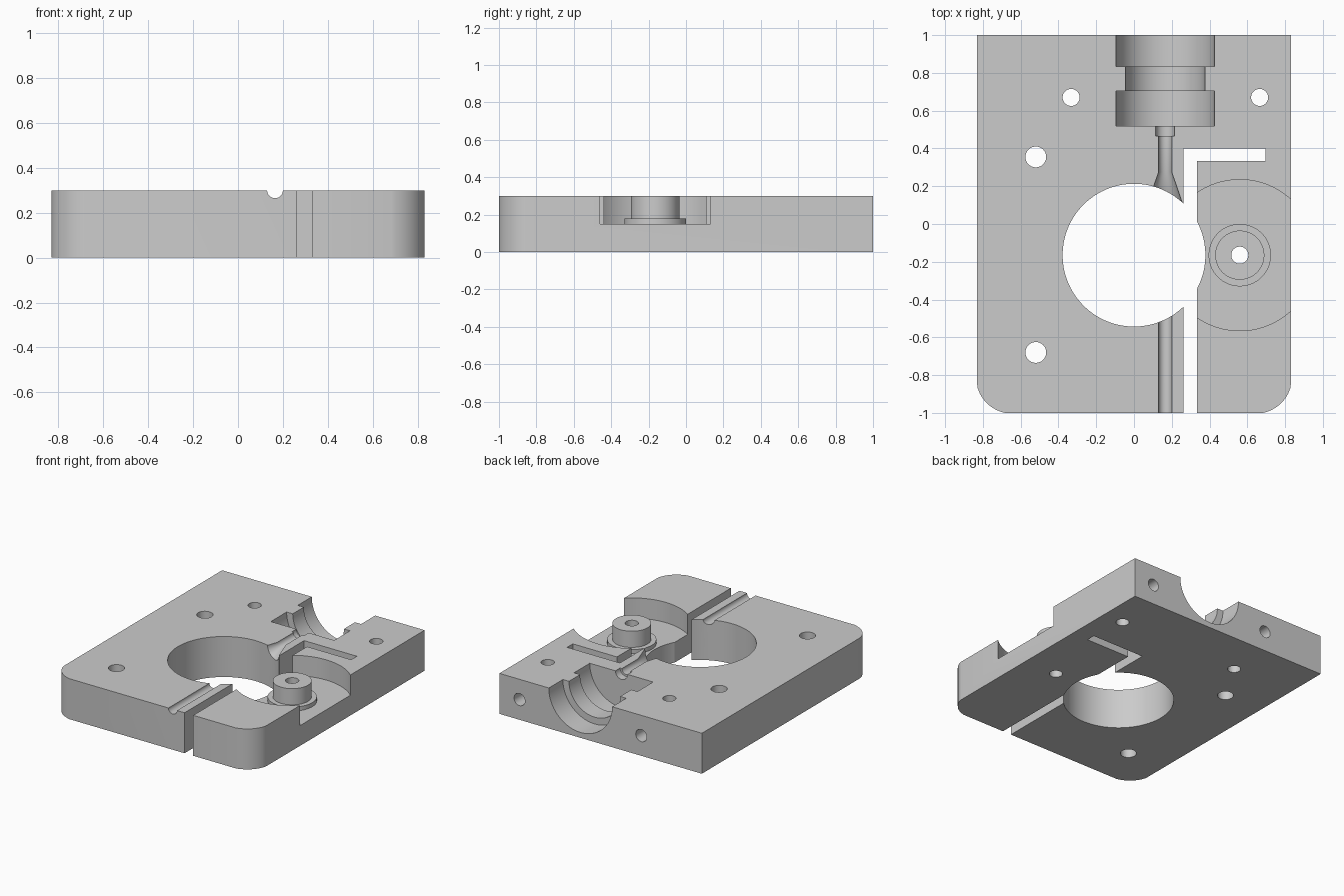
import bpy, bmesh, math
from mathutils import Matrix, Vector

cube = bpy.data.objects.get("Cube")
if cube:
    bpy.data.objects.remove(cube, do_unlink=True)

TOP, POCKET = 0.30, 0.15
BOSS = (0.56, -0.165)

grey = bpy.data.materials.new("plain_grey")
grey.use_nodes = True
grey.diffuse_color = (0.6, 0.6, 0.6, 1)
shader = next(n for n in grey.node_tree.nodes if n.type == "BSDF_PRINCIPLED")
shader.inputs["Base Color"].default_value = (0.6, 0.6, 0.6, 1)


def make_object(name, bm):
    bmesh.ops.recalc_face_normals(bm, faces=bm.faces)
    mesh = bpy.data.meshes.new(name)
    bm.to_mesh(mesh)
    bm.free()
    mesh.materials.append(grey)
    obj = bpy.data.objects.new(name, mesh)
    bpy.context.collection.objects.link(obj)
    return obj


def prism(name, outline, z0, z1):
    bm = bmesh.new()
    face = bm.faces.new([bm.verts.new((x, y, z0)) for x, y in outline])
    up = bmesh.ops.extrude_face_region(bm, geom=[face])["geom"]
    bmesh.ops.translate(bm, vec=(0, 0, z1 - z0),
                        verts=[v for v in up if isinstance(v, bmesh.types.BMVert)])
    return make_object(name, bm)


def lathe(name, profile, matrix, steps=96, caps=True):
    """Revolve (radius, height) points round z, then place with the matrix."""
    bm = bmesh.new()
    rings = []
    for r, h in profile:
        angles = [2 * math.pi * (i + 0.5) / steps for i in range(steps)]
        rings.append([bm.verts.new((r * math.cos(a), r * math.sin(a), h)) for a in angles])
    for a, b in zip(rings, rings[1:]):
        for i in range(steps):
            j = (i + 1) % steps
            bm.faces.new((a[i], a[j], b[j], b[i]))
    if caps:
        bm.faces.new(rings[0])
        bm.faces.new(rings[-1])
    bm.transform(matrix)
    return make_object(name, bm)


def upright_hole(name, x, y, r, z0=-0.1):
    return lathe(name, [(r, z0), (r, TOP + 0.1)], Matrix.Translation((x, y, 0)))


def along_y(x, z):
    return Matrix.Translation((x, 0, z)) @ Matrix.Rotation(-math.pi / 2, 4, "X")


# Plate outline with two rounded front corners
outline = [(0.83, 1), (-0.83, 1)]
radius, half = 0.19, math.asin(0.105 / 0.19)
offset = radius * math.cos(half) / math.sqrt(2)
corner = []
for i in range(13):
    a = math.radians(225) - half + 2 * half * i / 12
    corner.append((-0.758 + offset + radius * math.cos(a),
                   -0.925 + offset + radius * math.sin(a)))
corner[0] = (-0.83, corner[0][1])
corner[-1] = (corner[-1][0], -1)
outline += corner + [(-x, y) for x, y in reversed(corner)]
plate = prism("base_plate", outline, 0, TOP)

cutters = []

# L-shaped slot that frees the hinged arm
cutters.append(prism("slot_cutter", [(0.262, -1.1), (0.333, -1.1), (0.333, 0.333),
                                     (0.695, 0.333), (0.695, 0.4), (0.262, 0.4)],
                     -0.1, TOP + 0.1))

# Motor opening, idler pocket and upright bolt holes
cutters.append(upright_hole("motor_opening_cutter", 0, -0.165, 0.378))
cutters.append(upright_hole("pocket_cutter", *BOSS, 0.4, POCKET))
for x, y, r in [(-0.52, 0.355, 0.055), (-0.52, -0.68, 0.055),
                (-0.333, 0.67, 0.045), (0.665, 0.67, 0.045), (*BOSS, 0.045)]:
    cutters.append(upright_hole("bolt_hole_cutter", x, y, r))

# Back screw holes running in to the upright holes
for x in (-0.333, 0.665):
    cutters.append(lathe("back_hole_cutter", [(0.045, 0.67), (0.045, 1.1)],
                         along_y(x, POCKET)))

# Stepped nozzle seat and feed funnel, half sunk in the top
seat = [(0.112, 0.05), (0.035, 0.275), (0.035, 0.465), (0.05, 0.465), (0.05, 0.52),
        (0.26, 0.52), (0.26, 0.705), (0.21, 0.705), (0.21, 0.835), (0.26, 0.835), (0.26, 1.1)]
cutters.append(lathe("nozzle_seat_cutter", seat, along_y(0.165, TOP)))
cutters.append(lathe("feed_groove_cutter", [(0.035, -1.1), (0.035, -0.4)],
                     along_y(0.165, TOP)))

# Cut the plate and discard the cutters
for cutter in cutters:
    mod = plate.modifiers.new(cutter.name, "BOOLEAN")
    mod.operation, mod.solver, mod.object = "DIFFERENCE", "EXACT", cutter
graph = bpy.context.evaluated_depsgraph_get()
cut_mesh = bpy.data.meshes.new_from_object(plate.evaluated_get(graph))
plate.modifiers.clear()
plate.data = cut_mesh
for cutter in cutters:
    bpy.data.objects.remove(cutter, do_unlink=True)

# Stepped idler boss with a bore
boss = lathe("idler_boss", [(0.165, POCKET), (0.165, 0.18), (0.13, 0.18), (0.13, TOP),
                            (0.045, TOP), (0.045, POCKET)],
             Matrix.Translation((*BOSS, 0)), caps=False)

for obj in (plate, boss):
    bpy.ops.object.select_all(action="DESELECT")
    obj.select_set(True)
    bpy.context.view_layer.objects.active = obj
    bpy.ops.object.shade_smooth_by_angle(angle=math.radians(20))
